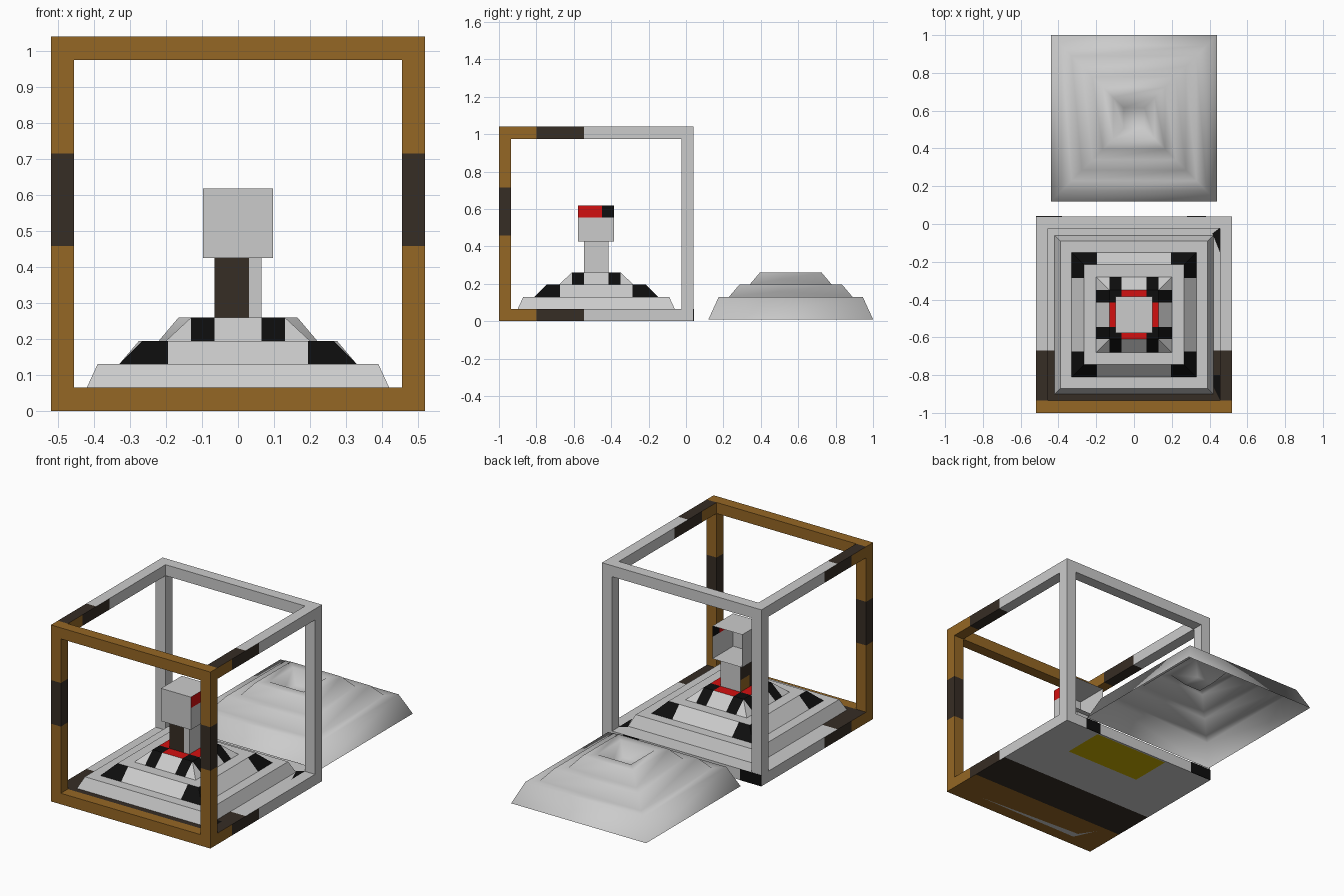
import bpy, bmesh
from mathutils import Vector

if "Cube" in bpy.data.objects:
    bpy.data.objects.remove(bpy.data.objects["Cube"])

COLORS = {
    "grey": (0.60, 0.60, 0.60), "brown": (0.30, 0.135, 0.018),
    "dark_brown": (0.037, 0.026, 0.018), "black": (0.004, 0.004, 0.004),
    "red": (0.65, 0.005, 0.005), "yellow": (0.58, 0.42, 0.0),
}
NAMES = list(COLORS)
MATS = []
for n, c in COLORS.items():
    m = bpy.data.materials.new(n)
    m.diffuse_color = (*c, 1)
    m.use_nodes = True
    m.node_tree.nodes["Principled BSDF"].inputs["Base Color"].default_value = m.diffuse_color
    MATS.append(m)
CY = -0.48  # centre of the framed part in y


def finish(name, bm, cuts=(), rule=None, smooth=False):
    """Cut the mesh on axis planes, colour faces by rule, make the object."""
    for axis, pos in cuts:
        no = Vector((0, 0, 0))
        no[axis] = 1
        co = no * pos
        bmesh.ops.bisect_plane(bm, geom=bm.verts[:] + bm.edges[:] + bm.faces[:],
                               plane_co=co, plane_no=no, dist=1e-5)
    bm.normal_update()
    for f in bm.faces:
        col = rule(f.calc_center_median(), f.normal) if callable(rule) else (rule or "grey")
        f.material_index = NAMES.index(col)
        f.smooth = smooth
    me = bpy.data.meshes.new(name)
    bm.to_mesh(me)
    bm.free()
    for m in MATS:
        me.materials.append(m)
    ob = bpy.data.objects.new(name, me)
    bpy.context.collection.objects.link(ob)
    return ob


def box(name, lo, hi, cuts=(), rule=None, drop=None):
    bm = bmesh.new()
    bmesh.ops.create_cube(bm, size=1)
    for v in bm.verts:
        v.co = [lo[i] + (v.co[i] + 0.5) * (hi[i] - lo[i]) for i in range(3)]
    bm.normal_update()
    if drop:
        gone = [f for f in bm.faces if f.normal.dot(Vector(drop)) > 0.9]
        bmesh.ops.delete(bm, geom=gone, context='FACES')
    return finish(name, bm, cuts, rule)


def rings(name, profile, cy, cuts=(), rule=None, smooth=False):
    """Square rings (half size, z) joined by walls and closed at the last ring."""
    bm = bmesh.new()
    loops = [[bm.verts.new((sx * h, cy + sy * h, z))
              for sx, sy in ((-1, -1), (1, -1), (1, 1), (-1, 1))] for h, z in profile]
    for a, b in zip(loops, loops[1:]):
        for i in range(4):
            j = (i + 1) % 4
            bm.faces.new((a[i], a[j], b[j], b[i]))
    bm.faces.new(loops[-1])
    return finish(name, bm, cuts, rule, smooth)


def plate(name, pts, z, color, up=True):
    bm = bmesh.new()
    f = bm.faces.new([bm.verts.new((x, y, z)) for x, y in pts])
    bm.normal_update()
    if (f.normal.z > 0) != up:
        f.normal_flip()
    return finish(name, bm, (), color)


# ---- open cube frame ----
def band(y, a, b):
    return "brown" if y < a else "dark_brown" if y < b else "grey"


def beam_rule(c, n):
    if n.z > 0.9:
        return band(c.y, -0.935, -0.67)
    return band(c.y, -0.80, -0.545)


def base_rule(c, n):
    if n.z < -0.9:
        return band(c.y, -0.75, -0.50)
    return beam_rule(c, n)


T, S, H = 0.065, 0.52, 1.04
YF, YB = -1.0, 0.04
beam_cuts = [(1, v) for v in (-0.935, -0.80, -0.67, -0.545)]
post_cuts = [(2, 0.458), (2, 0.715)]
post_rule = lambda c, n: "dark_brown" if 0.458 < c.z < 0.715 else "brown"

box("base_plate", (-S, YF, 0), (S, YB, T),
    beam_cuts + [(1, -0.75), (1, -0.50)],
    lambda c, n: "brown" if n.y < -0.9 else base_rule(c, n))
box("front_top_beam", (-S, YF, H - T), (S, YF + T, H), rule="brown")
box("back_top_beam", (-S, YB - T, H - T), (S, YB, H))
for side, sx in (("left", -1), ("right", 1)):
    x0, x1 = sorted((sx * S, sx * (S - T)))
    box(side + "_top_beam", (x0, YF + T, H - T), (x1, YB - T, H), beam_cuts, beam_rule)
    box(side + "_front_post", (x0, YF, T), (x1, YF + T, H - T), post_cuts, post_rule)
    box(side + "_back_post", (x0, YB - T, T), (x1, YB, H - T))

# painted patches on the base plate
plate("underside_panel", [(-0.20, -0.22), (0.29, -0.22), (0.29, 0.03), (-0.20, 0.03)],
      -0.001, "yellow", up=False)
plate("underside_sliver", [(0.33, -0.925), (-0.34, -0.93), (-0.40, -0.80), (-0.34, -0.89)],
      -0.001, "grey", up=False)
plate("corner_patch_back", [(0.455, -0.02), (0.455, -0.15), (0.415, -0.05)], T + 0.001, "black")
plate("corner_patch_front", [(0.455, -0.93), (0.455, -0.80), (0.42, -0.80), (0.42, -0.86)],
      T + 0.001, "black")
box("back_patch_left", (-S, YB - 0.002, 0), (-0.38, YB + 0.002, T), rule="black")
box("back_patch_right", (0.28, YB - 0.002, 0), (0.38, YB + 0.002, T), rule="black")


# ---- stepped pedestal ----
def along(c, n):
    return abs(c.x) if abs(n.y) > abs(n.x) else abs(c.y - CY)


def cross_cuts(*vals):
    return [(a, o + s * v) for v in vals for s in (-1, 1) for a, o in ((0, 0), (1, CY))]


def mid_rule(c, n):
    return "black" if n.z < 0.95 and along(c, n) > 0.195 else "grey"


def top_rule(c, n):
    if n.z > 0.95:
        return "black" if abs(c.x) > 0.065 and abs(c.y - CY) > 0.065 else "red"
    return "black" if 0.065 < along(c, n) < 0.13 else "grey"


rings("pedestal_low_step", [(0.42, 0.065), (0.39, 0.13)], CY)
rings("pedestal_middle_step", [(0.33, 0.13), (0.265, 0.195)], CY, cross_cuts(0.195), mid_rule)
rings("pedestal_top_step", [(0.20, 0.195), (0.13, 0.26)], CY,
      cross_cuts(0.065, 0.13), top_rule)


# ---- column and hollow head ----
def column_rule(c, n):
    if n.x < -0.9:
        return "brown" if c.y > -0.50 and c.z < 0.33 else "dark_brown"
    return "dark_brown" if n.y < -0.9 and c.x < 0.03 else "grey"


def head_rule(c, n):
    if n.x > 0.9 and c.z > 0.553:
        return "red" if c.y < -0.45 else "black"
    return "grey"


box("column", (-0.065, -0.545, 0.26), (0.065, -0.415, 0.425),
    [(0, 0.03), (1, -0.50), (2, 0.33)], column_rule)
box("head", (-0.097, -0.578, 0.425), (0.097, -0.385, 0.618),
    [(1, -0.45), (2, 0.553)], head_rule, drop=(0, 1, 0))

# ---- smooth stepped shell behind, with a square pit on top ----
rings("stepped_shell",
      [(0.44, 0.01), (0.385, 0.13), (0.33, 0.13), (0.275, 0.195), (0.22, 0.195),
       (0.165, 0.26), (0.11, 0.26), (0.055, 0.195)], 0.56, smooth=True)
